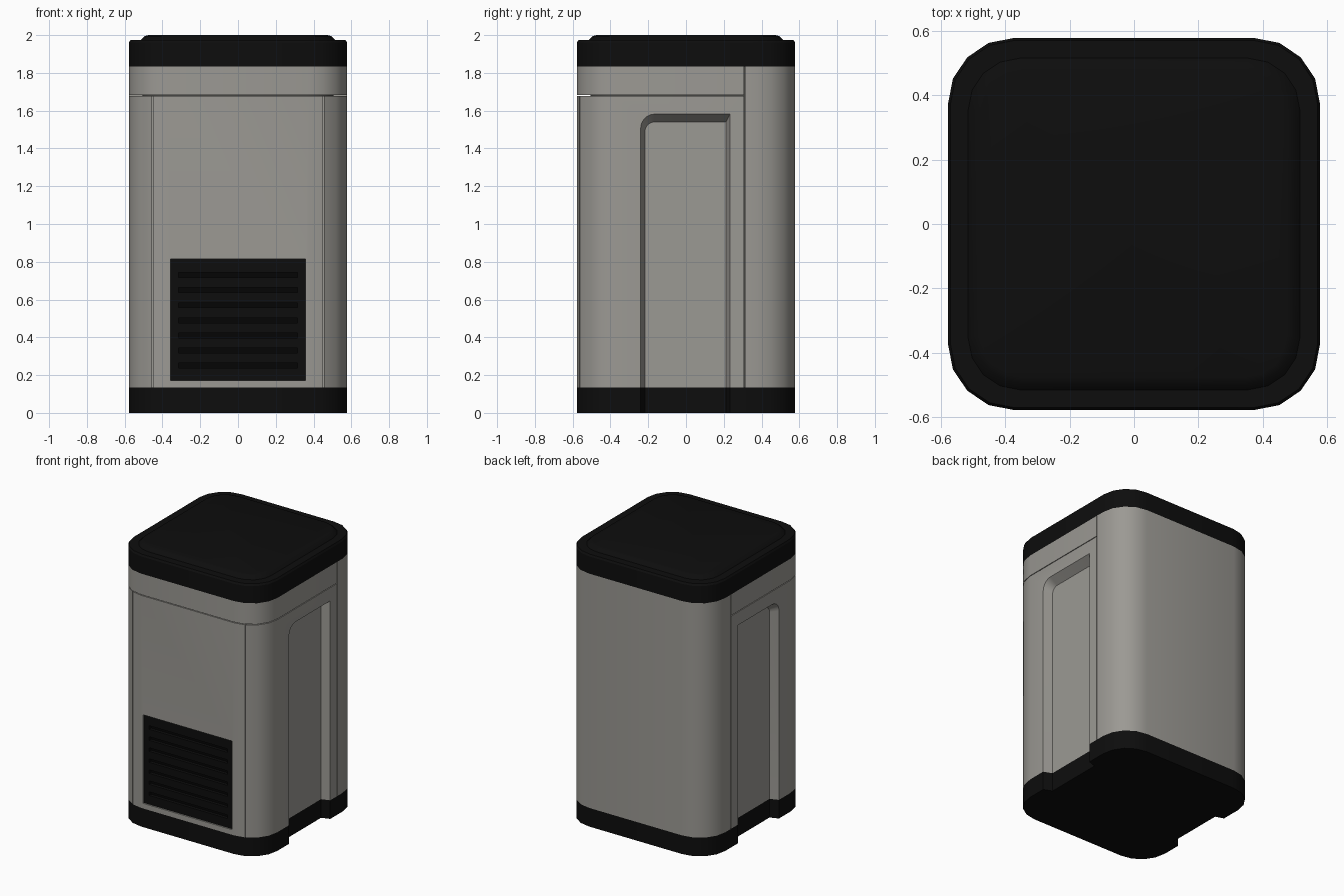
import bpy, bmesh, math

if "Cube" in bpy.data.objects:
    bpy.data.objects.remove(bpy.data.objects["Cube"], do_unlink=True)


def material(name, rgb):
    m = bpy.data.materials.new(name)
    m.use_nodes = True
    m.diffuse_color = (*rgb, 1)
    m.node_tree.nodes["Principled BSDF"].inputs["Base Color"].default_value = (*rgb, 1)
    return m


GREY = material("warm grey", (0.33, 0.32, 0.295))
BLACK = material("black", (0.004, 0.004, 0.004))
SLOT = material("slot black", (0.0015, 0.0015, 0.0015))
SEAM = material("seam grey", (0.06, 0.06, 0.055))

HALF, RADIUS = 0.578, 0.205
BASE_TOP, LID_BOTTOM, BAND = 0.135, 1.835, 1.68
FLOOR = 0.518   # depth to which the side recesses reach


def loft(name, loops, mat=None):
    """Skin a list of equal-length point loops and cap both ends."""
    bm = bmesh.new()
    rings = [[bm.verts.new(p) for p in loop] for loop in loops]
    n = len(rings[0])
    for a, b in zip(rings, rings[1:]):
        for i in range(n):
            j = (i + 1) % n
            bm.faces.new((a[i], a[j], b[j], b[i]))
    bm.faces.new(rings[0])
    bm.faces.new(rings[-1])
    bmesh.ops.recalc_face_normals(bm, faces=bm.faces)
    me = bpy.data.meshes.new(name)
    bm.to_mesh(me)
    bm.free()
    ob = bpy.data.objects.new(name, me)
    bpy.context.collection.objects.link(ob)
    if mat:
        me.materials.append(mat)
    return ob


def rounded_square(half, r, z, steps=4):
    pts = []
    for q, (sx, sy) in enumerate([(1, 1), (-1, 1), (-1, -1), (1, -1)]):
        for k in range(steps + 1):
            a = (q + k / steps) * math.pi / 2
            pts.append((sx * (half - r) + r * math.cos(a),
                        sy * (half - r) + r * math.sin(a), z))
    return pts


def stack(name, rings, mat):
    return loft(name, [rounded_square(*r) for r in rings], mat)


def box(name, x, y, z, mat=None):
    return loft(name, [[(x[0], y[0], h), (x[1], y[0], h), (x[1], y[1], h), (x[0], y[1], h)]
                       for h in z], mat)


def cut(target, cutter):
    mod = target.modifiers.new("cut", 'BOOLEAN')
    mod.operation = 'DIFFERENCE'
    mod.solver = 'EXACT'
    mod.object = cutter
    bpy.context.view_layer.objects.active = target
    bpy.ops.object.modifier_apply(modifier=mod.name)
    bpy.data.objects.remove(cutter, do_unlink=True)


def recess_cutter(side):
    """Arch with sloped walls, rounded at its upper front corner."""
    def arch(x, front, back, top, r):
        pts = [(side * x, back, -0.1), (side * x, back, top)]
        for k in range(7):
            a = math.pi / 2 * (1 + k / 6)
            pts.append((side * x, front + r + r * math.cos(a), top - r + r * math.sin(a)))
        return pts + [(side * x, front, -0.1)]
    outer = (-0.24, 0.232, 1.582, 0.075)
    return loft("recess_cutter", [arch(FLOOR, -0.217, 0.212, 1.54, 0.05),
                                  arch(HALF, *outer), arch(0.65, *outer)])


# Main parts
body = stack("body_shell", [(HALF, RADIUS, BASE_TOP), (HALF, RADIUS, LID_BOTTOM)], GREY)
base = stack("base", [(HALF, RADIUS, 0), (HALF, RADIUS, BASE_TOP)], BLACK)
core = stack("inner_core", [(0.505, 0.15, 0.12), (0.505, 0.15, 1.85)], SEAM)
lid = stack("lid", [(HALF, RADIUS, LID_BOTTOM), (HALF, RADIUS, 1.96), (0.57, 0.197, 1.973),
                    (0.515, 0.16, 1.973), (0.495, 0.145, 1.994), (0.475, 0.13, 2.0)], BLACK)

# Side recesses run down through the base
for side in (-1, 1):
    for part in (body, base):
        cut(part, recess_cutter(side))

# Panel seams: top band, front panel edges, rear shell edge
g = 0.0025
cut(body, box("band_cutter", (-1, 1), (-1, 0.31), (BAND - g, BAND + g)))
for x in (-0.452, 0.452):
    cut(body, box("panel_cutter", (x - g, x + g), (-1, -0.5), (0.1, BAND)))
cut(body, box("rear_cutter", (-1, 1), (0.31 - g, 0.31 + g), (0.1, 1.9)))

# Vent grille set into the front
VX, VZ = (-0.358, 0.358), (0.172, 0.815)
cut(body, box("vent_cutter", VX, (-1, -0.507), VZ))
grille = box("vent_grille", VX, (-0.568, -0.545), VZ, BLACK)
for i in range(7):
    z = 0.25 + 0.08 * i
    cut(grille, box("slot_cutter", (-0.315, 0.315), (-1, -0.5), (z - 0.013, z + 0.013)))
back = box("vent_backing", VX, (-0.545, -0.507), VZ, SLOT)

# Smooth rounded corners, keep hard edges
bpy.ops.object.select_all(action='DESELECT')
for ob in (body, base, lid, core):
    ob.select_set(True)
bpy.context.view_layer.objects.active = body
bpy.ops.object.shade_smooth_by_angle(angle=math.radians(30))
